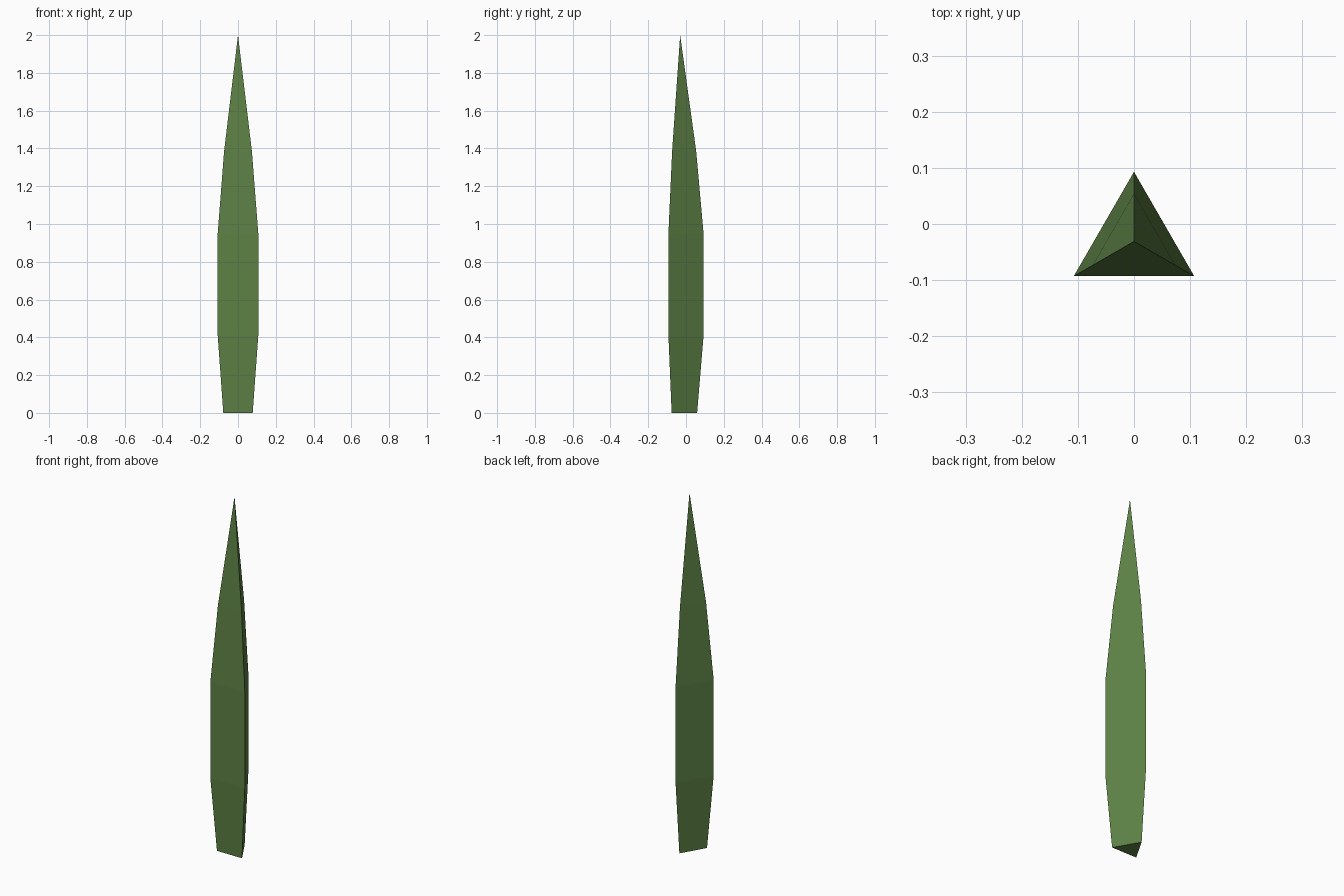
import bpy, bmesh, math

if "Cube" in bpy.data.objects:
    bpy.data.objects.remove(bpy.data.objects["Cube"])

CENTRE_Y = -0.031
# (height, circumradius) of each triangular ring
RINGS = [(0.0, 0.09), (0.41, 0.124), (0.95, 0.124), (1.385, 0.085)]
TIP_Z = 2.0

bm = bmesh.new()

# Triangular rings, one corner pointing to the back
rings = []
for z, r in RINGS:
    ring = []
    for i in range(3):
        a = math.pi / 2 + i * 2 * math.pi / 3
        ring.append(bm.verts.new((r * math.cos(a), CENTRE_Y + r * math.sin(a), z)))
    rings.append(ring)

# Sides between rings
for low, high in zip(rings, rings[1:]):
    for i in range(3):
        j = (i + 1) % 3
        bm.faces.new((low[i], low[j], high[j], high[i]))

# Pointed tip and flat base
tip = bm.verts.new((0, CENTRE_Y, TIP_Z))
for i in range(3):
    bm.faces.new((rings[-1][i], rings[-1][(i + 1) % 3], tip))
bm.faces.new(rings[0][::-1])
bmesh.ops.recalc_face_normals(bm, faces=bm.faces)

mesh = bpy.data.meshes.new("grass_blade")
bm.to_mesh(mesh)
bm.free()
blade = bpy.data.objects.new("grass_blade", mesh)
bpy.context.collection.objects.link(blade)

# Leaf green
green = bpy.data.materials.new("leaf_green")
green.diffuse_color = (0.11, 0.22, 0.06, 1)
green.use_nodes = True
green.node_tree.nodes["Principled BSDF"].inputs["Base Color"].default_value = green.diffuse_color
mesh.materials.append(green)
